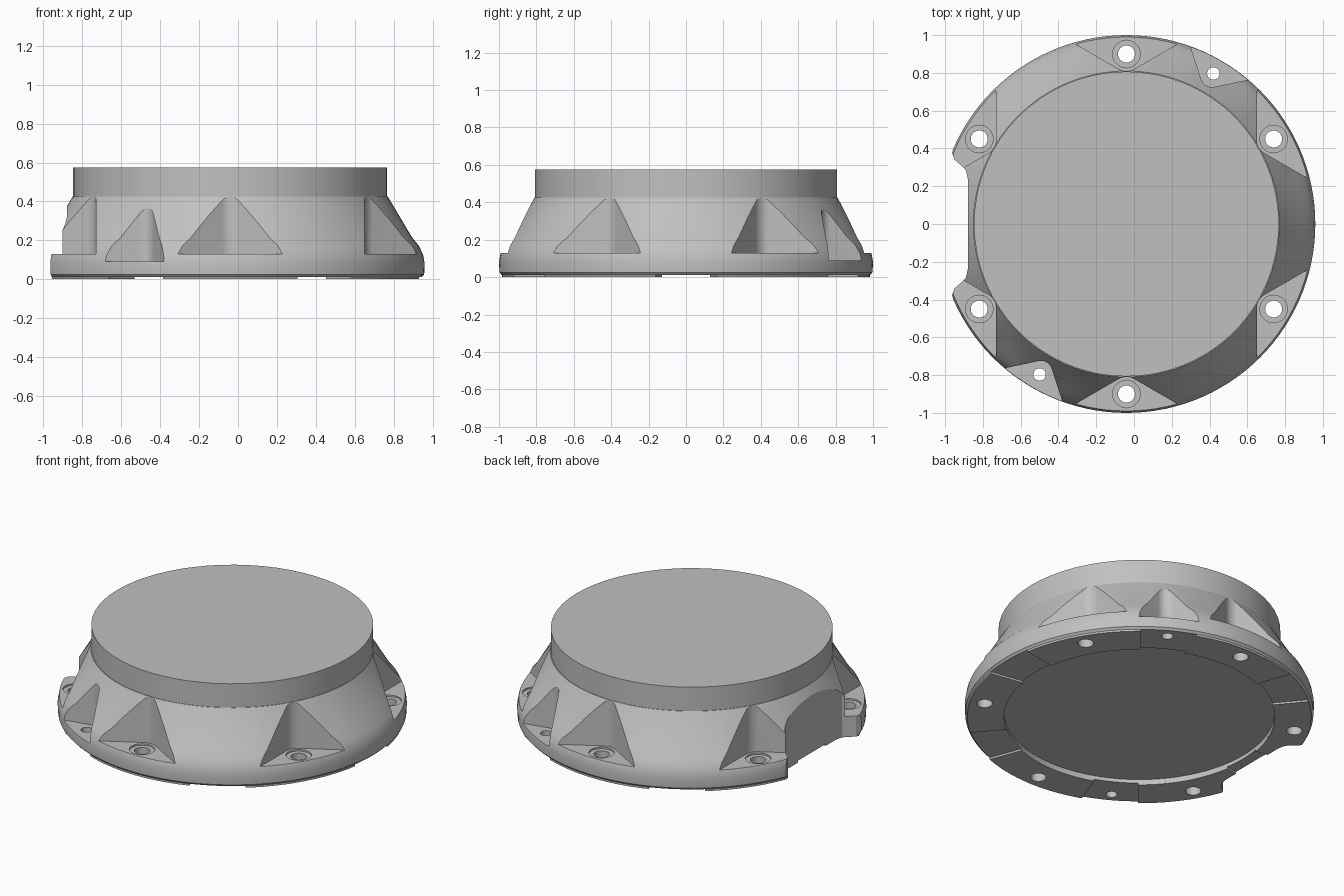
import bpy, bmesh
from math import sin, cos, radians, pi

if "Cube" in bpy.data.objects:
    bpy.data.objects.remove(bpy.data.objects["Cube"])

CX = -0.04                                # axis of the round housing
MAIN = [30 + 60 * i for i in range(6)]    # angles of the main bolts
SMALL = [60, 240]                         # angles of the dowel holes

grey = bpy.data.materials.new("cast_grey")
grey.use_nodes = True
grey.diffuse_color = (0.53, 0.53, 0.53, 1)
grey.node_tree.nodes["Principled BSDF"].inputs["Base Color"].default_value = (0.53, 0.53, 0.53, 1)


def to_object(name, bm):
    bmesh.ops.recalc_face_normals(bm, faces=bm.faces)
    mesh = bpy.data.meshes.new(name)
    bm.to_mesh(mesh)
    bm.free()
    mesh.materials.append(grey)
    obj = bpy.data.objects.new(name, mesh)
    bpy.context.collection.objects.link(obj)
    return obj


def add_prism(bm, outline, z0, z1):
    face = bm.faces.new([bm.verts.new((x, y, z0)) for x, y in outline])
    new = bmesh.ops.extrude_face_region(bm, geom=[face])["geom"]
    bmesh.ops.translate(bm, vec=(0, 0, z1 - z0),
                        verts=[v for v in new if isinstance(v, bmesh.types.BMVert)])


def prism(name, outline, z0, z1):
    bm = bmesh.new()
    add_prism(bm, outline, z0, z1)
    return to_object(name, bm)


def polar(radius, angle):
    return CX + radius * cos(radians(angle)), radius * sin(radians(angle))


def circle(centre, radius, sides):
    return [(centre[0] + radius * cos(2 * pi * i / sides),
             centre[1] + radius * sin(2 * pi * i / sides)) for i in range(sides)]


def wedge(angle, apex, half, fillet, reach):
    """V outline opening outward, with a rounded inner corner."""
    h, a = radians(half), radians(angle)
    mid = apex + fillet / sin(h)
    pts = [(apex + reach * cos(h), reach * sin(h))]
    for i in range(9):
        t = pi / 2 + h + (pi - 2 * h) * i / 8
        pts.append((mid + fillet * cos(t), fillet * sin(t)))
    pts.append((apex + reach * cos(h), -reach * sin(h)))
    return [(CX + x * cos(a) - y * sin(a), x * sin(a) + y * cos(a)) for x, y in pts]


def cut(obj, cutters):
    for c in cutters:
        m = obj.modifiers.new("cut", "BOOLEAN")
        m.operation, m.solver, m.object = "DIFFERENCE", "EXACT", c
    deps = bpy.context.evaluated_depsgraph_get()
    mesh = bpy.data.meshes.new_from_object(obj.evaluated_get(deps))
    obj.modifiers.clear()
    obj.data = mesh


def smooth(obj):
    bpy.ops.object.select_all(action="DESELECT")
    obj.select_set(True)
    bpy.context.view_layer.objects.active = obj
    bpy.ops.object.shade_smooth_by_angle(angle=radians(25))


# Flared housing, turned around the axis, with a shallow recess underneath
profile = [(0, .035), (.775, .035), (.775, .012), (.985, .012), (.997, .025), (1, .08),
           (.992, .125), (.97, .172), (.935, .215), (.81, .425), (0, .425)]
bm = bmesh.new()
verts = [bm.verts.new((CX + r, 0, z)) for r, z in profile]
edges = [bm.edges.new(pair) for pair in zip(verts, verts[1:])]
bmesh.ops.spin(bm, geom=verts + edges, cent=(CX, 0, 0), axis=(0, 0, 1),
               angle=2 * pi, steps=120, use_duplicate=False)
bmesh.ops.remove_doubles(bm, verts=bm.verts, dist=1e-4)
housing = to_object("housing", bm)

# Mounting pads under the rim, one per main bolt
bm = bmesh.new()
for a in MAIN:
    span = [a - 20.5 + 41 * i / 14 for i in range(15)]
    add_prism(bm, [polar(.985, t) for t in span] + [polar(.775, t) for t in reversed(span)], 0, .014)
pads = to_object("mounting_pads", bm)

# Through holes and the side notch cut both the housing and the pads
through = [prism("bolt_hole", circle(polar(.9, a), .045, 24), -.1, .5) for a in MAIN]
through += [prism("dowel_hole", circle(polar(.92, a), .033, 20), -.1, .5) for a in SMALL]
edge = [(-1.1, .42), (-.955, .41), (-.963, .375), (-.95, .34), (-.92, .315), (-.89, .285), (-.88, .24)]
through.append(prism("side_notch", edge + [(x, -y) for x, y in reversed(edge)], -.1, .6))

# Wedge pockets and counterbores cut the housing only
pockets = [prism("bolt_pocket", wedge(a, .797, 60, .08, .8), .13, .6) for a in MAIN]
pockets += [prism("dowel_pocket", wedge(a, .825, 48, .06, .6), .09, .6) for a in SMALL]
pockets += [prism("counterbore", circle(polar(.9, a), .073, 28), .12, .2) for a in MAIN]

cut(housing, pockets + through)
cut(pads, through)
for c in pockets + through:
    bpy.data.objects.remove(c)

# Round cap on top
cap = prism("top_cap", circle((CX, 0), .807, 64), .42, .575)

for part in (housing, pads, cap):
    smooth(part)
